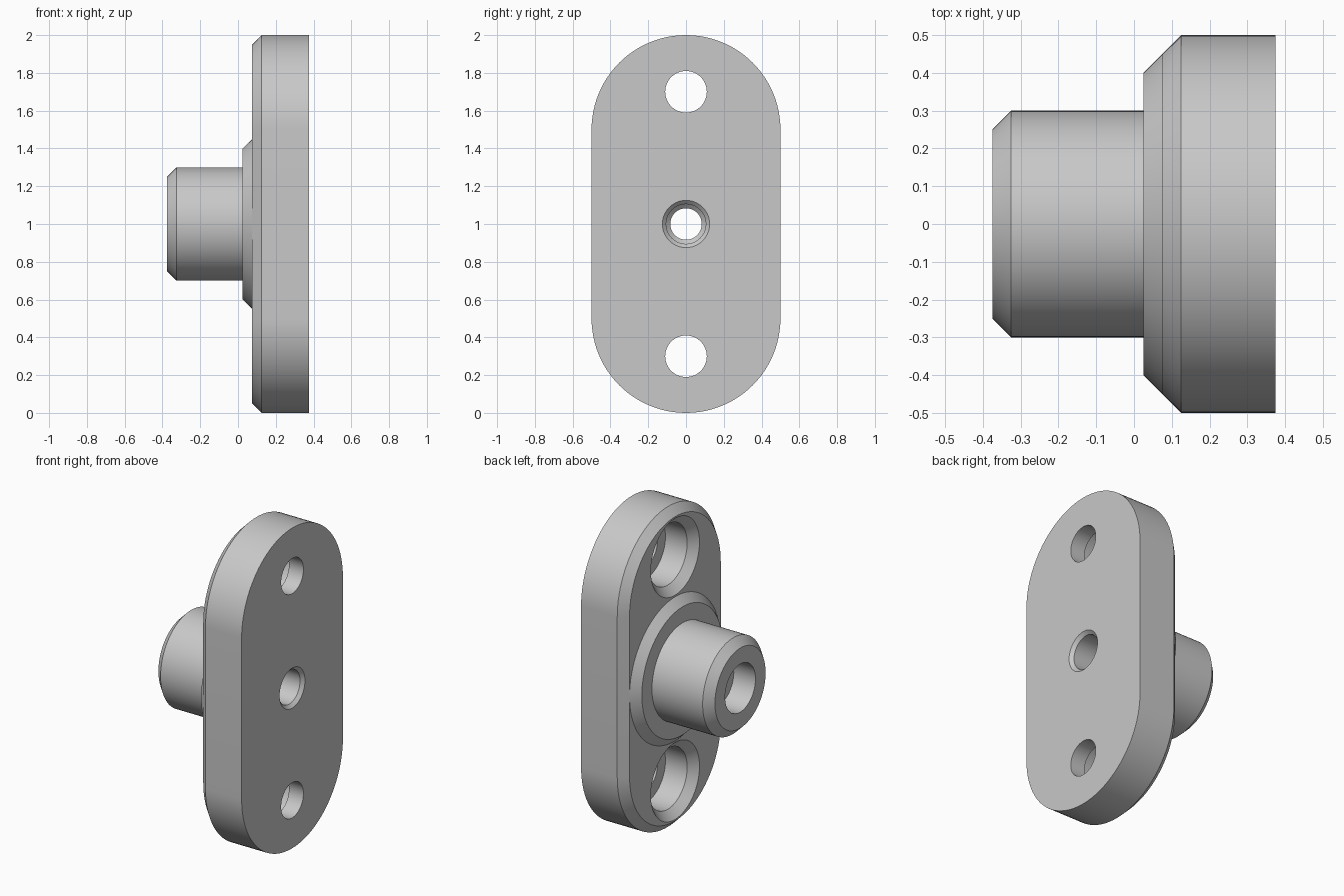
import bpy, bmesh
from math import sin, cos, pi, radians

if "Cube" in bpy.data.objects:
    bpy.data.objects.remove(bpy.data.objects["Cube"])

metal = bpy.data.materials.new("plain grey metal")
metal.use_nodes = True
GREY = (0.58, 0.58, 0.58, 1)
metal.diffuse_color = GREY
metal.node_tree.nodes["Principled BSDF"].inputs["Base Color"].default_value = GREY

CENTRE = 1.0
SEGMENTS = 96


def loft(name, rings, z=CENTRE, straight=0.0):
    """Solid along x from (x, radius) rings; straight > 0 stretches it into a slot shape."""
    bm = bmesh.new()
    loops = []
    for x, r in rings:
        loop = []
        for half, side in ((0, 1), (1, -1)):
            steps = SEGMENTS // 2
            # A plain circle shares its end points between the two halves
            for i in range(steps + (1 if straight else 0)):
                a = pi * (half + i / steps)
                loop.append(bm.verts.new((x, r * cos(a), z + side * straight + r * sin(a))))
        loops.append(loop)
    n = len(loops[0])
    for a, b in zip(loops, loops[1:]):
        for i in range(n):
            j = (i + 1) % n
            bm.faces.new((a[i], a[j], b[j], b[i]))
    bm.faces.new(loops[0][::-1])
    bm.faces.new(loops[-1])
    bmesh.ops.recalc_face_normals(bm, faces=bm.faces)
    mesh = bpy.data.meshes.new(name)
    bm.to_mesh(mesh)
    bm.free()
    mesh.materials.append(metal)
    obj = bpy.data.objects.new(name, mesh)
    bpy.context.collection.objects.link(obj)
    return obj


def select_only(obj):
    bpy.ops.object.select_all(action="DESELECT")
    obj.select_set(True)
    bpy.context.view_layer.objects.active = obj


def cut(obj, cutter):
    select_only(obj)
    mod = obj.modifiers.new("cut", "BOOLEAN")
    mod.operation = "DIFFERENCE"
    mod.solver = "EXACT"
    mod.object = cutter
    bpy.ops.object.modifier_apply(modifier=mod.name)


# Slot-shaped flange plate with one chamfered rim
plate = loft("flange_plate", [(0.075, 0.45), (0.125, 0.5), (0.375, 0.5)], straight=0.5)

# Stepped hub: chamfered spigot and conical collar, rooted inside the plate
hub = loft("hub", [(-0.375, 0.25), (-0.325, 0.3), (0.025, 0.3), (0.025, 0.4),
                   (0.075, 0.45), (0.1, 0.4), (0.2, 0.4)])

# Central bore: wide pocket in the spigot, narrow throat, chamfered rear mouth
bore = loft("bore_cutter", [(-0.42, 0.15), (-0.225, 0.15), (-0.225, 0.083),
                            (0.12, 0.083), (0.14, 0.105), (0.355, 0.105),
                            (0.375, 0.125), (0.42, 0.125)])
cutters = [bore]
cut(plate, bore)
cut(hub, bore)

# Counterbored mounting holes with chamfered mouths
for side in (-1, 1):
    hole = loft("mounting_hole_cutter", [(0.04, 0.24), (0.075, 0.24), (0.125, 0.19),
                                         (0.275, 0.19), (0.275, 0.11), (0.42, 0.11)],
                z=CENTRE + side * 0.7)
    cut(plate, hole)
    cutters.append(hole)

for cutter in cutters:
    bpy.data.objects.remove(cutter)

for obj in (plate, hub):
    select_only(obj)
    bpy.ops.object.shade_smooth_by_angle(angle=radians(25))
